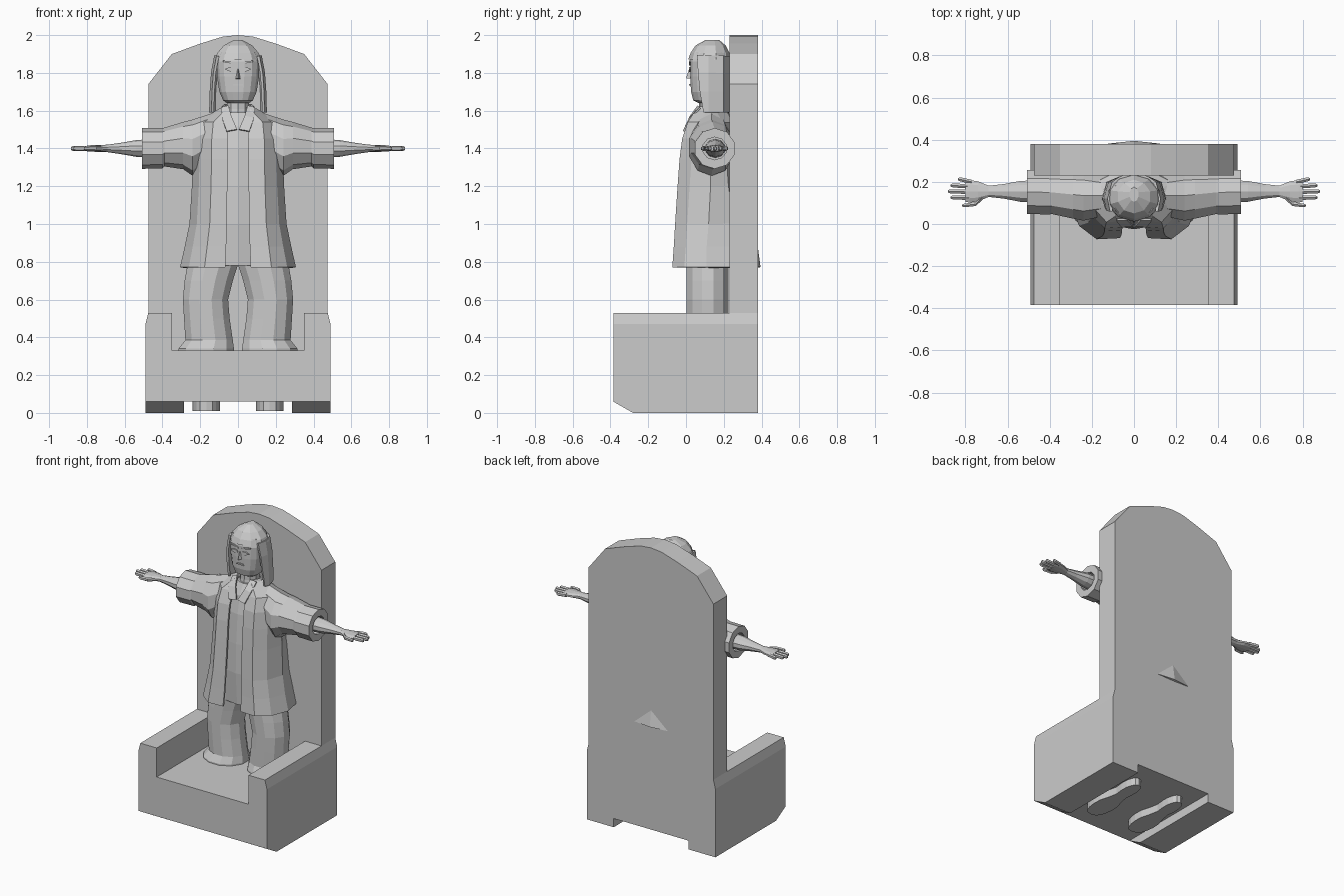
import bpy, bmesh, math
from mathutils import Vector

stone = bpy.data.materials.new("grey_stone")
stone.diffuse_color = (0.6, 0.6, 0.6, 1)


def finish(name, bm, mirror=False, thick=0):
    bmesh.ops.recalc_face_normals(bm, faces=bm.faces)
    me = bpy.data.meshes.new(name)
    bm.to_mesh(me)
    bm.free()
    me.materials.append(stone)
    ob = bpy.data.objects.new(name, me)
    bpy.context.collection.objects.link(ob)
    if mirror:
        m = ob.modifiers.new("mirror", 'MIRROR')
        m.merge_threshold = 0.0005
    if thick:
        s = ob.modifiers.new("thickness", 'SOLIDIFY')
        s.thickness, s.offset = thick, 0
    return ob


def loft(name, rings, closed=True, mirror=False, thick=0):
    """Skin a row of equal point rings; closed rings get end caps."""
    bm = bmesh.new()
    vs = [[bm.verts.new(p) for p in r] for r in rings]
    n = len(vs[0])
    for a, b in zip(vs, vs[1:]):
        for i in range(n if closed else n - 1):
            j = (i + 1) % n
            bm.faces.new((a[i], a[j], b[j], b[i]))
    if closed:
        bm.faces.new(vs[0])
        bm.faces.new(vs[-1])
    return finish(name, bm, mirror, thick)


def oval(n, c1, c2, r1, r2, e=1.0):
    pts = []
    for i in range(n):
        a = 2 * math.pi * (i + 0.5) / n
        c, s = math.cos(a), math.sin(a)
        pts.append((c1 + r1 * math.copysign(abs(c) ** e, c),
                    c2 + r2 * math.copysign(abs(s) ** e, s)))
    return pts


def ring_z(z, cx, cy, rx, ry, n=12, e=1.0):
    return [(x, y, z) for x, y in oval(n, cx, cy, rx, ry, e)]


def ring_x(x, cy, cz, ry, rz, n=12, e=1.0):
    return [(x, y, z) for y, z in oval(n, cy, cz, ry, rz, e)]


def extrude_y(name, outline, y0, y1, mirror=False):
    return loft(name, [[(x, y, z) for x, z in outline] for y in (y0, y1)], mirror=mirror)


def both(half):
    """Complete a right-hand outline with its left-hand reflection."""
    return half + [(-x, z) for x, z in reversed(half) if x > 0]


# Throne base with armrests and runners; the front of each runner is chamfered
base = extrude_y("throne_base", both([(0.285, 0.06), (0.285, 0), (0.49, 0), (0.49, 0.47),
                                      (0.475, 0.53), (0.35, 0.53), (0.35, 0.33)]), -0.385, 0.38)
bm = bmesh.new()
bm.from_mesh(base.data)
bmesh.ops.bisect_plane(bm, geom=bm.verts[:] + bm.edges[:] + bm.faces[:], dist=1e-5,
                       plane_co=(0, 0, 0.06), plane_no=(0, 0, 1))
for v in bm.verts:
    if v.co.z < 0.01 and v.co.y < 0:
        v.co.y = -0.28
bm.to_mesh(base.data)
bm.free()

# Throne back with arched top
extrude_y("throne_back", both([(0.35, 0.33), (0.35, 0.53), (0.475, 0.53), (0.475, 1.74),
                               (0.35, 1.9), (0.2, 1.955), (0.08, 1.992), (0, 2.0)]), 0.23, 0.38)

# Sole-shaped pads under the base
sole = []
for i in range(24):
    a = 2 * math.pi * i / 24
    t = math.cos(a)
    w = 0.072 + 0.016 * -t - 0.028 * math.exp(-((t - 0.2) / 0.35) ** 2)
    s = math.sin(a)
    sole.append((0.168 + w * math.copysign(abs(s) ** 0.7, s), 0.015 + 0.235 * t))
loft("sole_pad", [[(x, y, z) for x, y in sole] for z in (0.01, 0.065)], mirror=True)

# Trouser legs with flared shoes
loft("leg", [ring_z(z, c, 0.115, rx, ry) for z, c, rx, ry in (
    (0.325, 0.168, 0.152, 0.14), (0.34, 0.168, 0.152, 0.14), (0.385, 0.153, 0.13, 0.115),
    (0.5, 0.165, 0.125, 0.115), (0.6, 0.172, 0.124, 0.115), (0.7, 0.155, 0.132, 0.115),
    (0.78, 0.135, 0.138, 0.115), (0.9, 0.13, 0.13, 0.11))], mirror=True)

# Inner robe
loft("robe", [ring_z(z, 0, 0.13, rx, ry, 14) for z, rx, ry in (
    (0.78, 0.22, 0.14), (1.0, 0.2, 0.155), (1.2, 0.2, 0.15), (1.4, 0.2, 0.135),
    (1.52, 0.17, 0.11), (1.59, 0.08, 0.075))])

# Long open coat
coat = []
for z, xo, xi, yf, ys, yb, yc in (
        (0.77, 0.30, 0.068, -0.06, 0.11, 0.375, 0.388), (0.88, 0.275, 0.063, -0.052, 0.11, 0.34, 0.373),
        (1.0, 0.25, 0.06, -0.045, 0.12, 0.3, 0.34), (1.2, 0.237, 0.057, -0.032, 0.13, 0.27, 0.28),
        (1.34, 0.232, 0.057, -0.022, 0.13, 0.26, 0.27), (1.45, 0.23, 0.055, -0.008, 0.13, 0.25, 0.26),
        (1.535, 0.215, 0.05, 0.02, 0.14, 0.24, 0.25), (1.605, 0.095, 0.05, 0.065, 0.14, 0.2, 0.21)):
    coat.append([(xi, yf, z), (0.55 * xo + 0.01, yf - 0.006, z), (0.85 * xo, yf + 0.055, z),
                 (xo, ys, z), (0.86 * xo, yb - 0.05, z), (0.4 * xo, yb, z), (0, yc, z)])
loft("coat", coat, closed=False, mirror=True, thick=0.014)

# Wide sleeves with a recessed opening
loft("sleeve", [ring_x(x, y, (a + b) / 2, ry, (b - a) / 2, 10) for x, y, a, b, ry in (
    (0.07, 0.135, 1.38, 1.608, 0.085), (0.24, 0.135, 1.255, 1.553, 0.125),
    (0.29, 0.14, 1.29, 1.54, 0.12), (0.39, 0.15, 1.305, 1.51, 0.108),
    (0.4, 0.15, 1.295, 1.508, 0.11), (0.507, 0.152, 1.292, 1.508, 0.11),
    (0.507, 0.152, 1.34, 1.46, 0.065), (0.46, 0.152, 1.34, 1.46, 0.065))], mirror=True)

# Forearm and palm
loft("forearm", [ring_x(x, 0.155, 1.4, ry, rz, 10) for x, ry, rz in (
    (0.45, 0.055, 0.05), (0.54, 0.052, 0.044), (0.62, 0.036, 0.03), (0.69, 0.028, 0.02),
    (0.74, 0.05, 0.018), (0.78, 0.056, 0.017), (0.8, 0.052, 0.015))], mirror=True)

# Fingers and thumb
for name, x0, y0, x1, y1 in (("finger_1", 0.77, 0.2, 0.835, 0.212), ("finger_2", 0.77, 0.178, 0.87, 0.183),
                             ("finger_3", 0.77, 0.152, 0.883, 0.155), ("finger_4", 0.77, 0.124, 0.87, 0.126),
                             ("thumb", 0.715, 0.13, 0.76, 0.095)):
    rings = [ring_x(x0, y0, 1.4, 0.012, 0.014, 6), ring_x(x1 - 0.01, y1, 1.4, 0.011, 0.014, 6),
             ring_x(x1, y1, 1.4, 0.006, 0.008, 6)]
    if name == "thumb":
        rings = rings[:2] + [ring_x(0.805, 0.088, 1.4, 0.01, 0.012, 6), ring_x(0.815, 0.088, 1.4, 0.005, 0.007, 6)]
    loft(name, rings, mirror=True)

# Neck and collar
loft("neck", [ring_z(z, 0, 0.13, r, r, 10) for z, r in ((1.56, 0.07), (1.61, 0.062), (1.68, 0.06))])
loft("collar", [[(0.0, 0.22, z + 0.012), (x, 0.18, z + 0.01), (x + 0.01, 0.12, z), (x - 0.02, y, z)]
                for z, x, y in ((1.575, 0.09, 0.055), (1.62, 0.07, 0.07))], closed=False, mirror=True, thick=0.012)
loft("lapel", [[(0.005, -0.008, 1.5), (0.06, -0.012, 1.49)], [(0.035, 0.025, 1.57), (0.085, 0.02, 1.56)],
               [(0.05, 0.065, 1.625), (0.09, 0.075, 1.615)]], closed=False, mirror=True, thick=0.01)

# Head
loft("head", [ring_z(z, 0, 0.125, rx, ry, 16, 0.75) for z, rx, ry in (
    (1.64, 0.06, 0.06), (1.655, 0.08, 0.088), (1.7, 0.1, 0.1), (1.78, 0.113, 0.104),
    (1.86, 0.115, 0.104), (1.91, 0.1, 0.09))])

# Hair crown and long hanging hair
loft("hair_crown", [ring_z(z, 0, y, rx, ry, 10) for z, y, rx, ry in (
    (1.872, 0.125, 0.128, 0.113), (1.905, 0.127, 0.115, 0.103), (1.945, 0.13, 0.08, 0.08),
    (1.975, 0.14, 0.022, 0.035))])
loft("hair_sides", [[(x - 0.012, yf, z), (x, 0.12, z), (x - 0.02, 0.195, z), (0.06, 0.222, z), (0, 0.225, z)]
                    for z, x, yf in ((1.59, 0.146, 0.095), (1.7, 0.143, 0.075),
                                     (1.8, 0.136, 0.065), (1.89, 0.119, 0.06))],
     closed=False, mirror=True, thick=0.014)

# Face details: brows, eyes, mouth and nose
extrude_y("brow", [(0.012, 1.84), (0.04, 1.85), (0.08, 1.858), (0.08, 1.866), (0.04, 1.86), (0.012, 1.848)],
          0.016, 0.025, mirror=True)
extrude_y("eye", [(0.014, 1.812), (0.04, 1.806), (0.07, 1.82), (0.045, 1.83), (0.02, 1.826)],
          0.016, 0.025, mirror=True)
extrude_y("mouth", [(-0.03, 1.732), (0.03, 1.732), (0.022, 1.741), (-0.022, 1.741)], 0.017, 0.026)
loft("nose", [[(-0.016, 0.03, 1.768), (0.016, 0.03, 1.768), (0, 0.0, 1.772)],
              [(-0.006, 0.03, 1.82), (0.006, 0.03, 1.82), (0, 0.016, 1.82)]])
